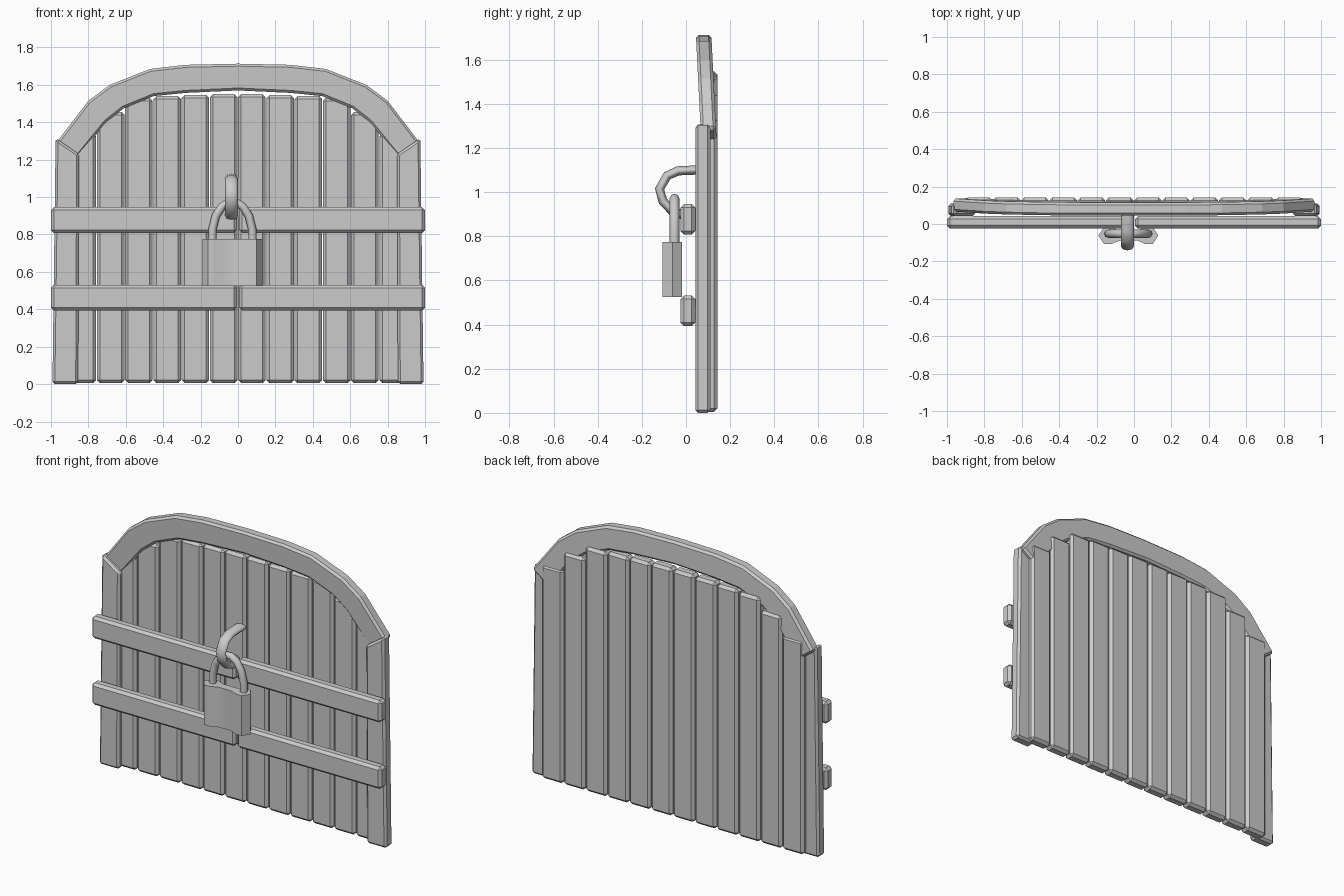
import bpy, bmesh
from mathutils import Vector

if "Cube" in bpy.data.objects:
    bpy.data.objects.remove(bpy.data.objects["Cube"])


def finish(name, bm, bevel=0.0, smooth=None):
    bmesh.ops.recalc_face_normals(bm, faces=bm.faces)
    me = bpy.data.meshes.new(name)
    bm.to_mesh(me)
    bm.free()
    ob = bpy.data.objects.new(name, me)
    bpy.context.collection.objects.link(ob)
    if bevel:
        m = ob.modifiers.new("chamfer", 'BEVEL')
        m.width = bevel
        m.segments = 1
        m.limit_method = 'ANGLE'
        m.angle_limit = 0.7
    if smooth:
        bpy.ops.object.select_all(action='DESELECT')
        ob.select_set(True)
        bpy.context.view_layer.objects.active = ob
        bpy.ops.object.shade_smooth_by_angle(angle=smooth)
    return ob


def prism(name, pts, y0, y1, bevel):
    """Extrude an x-z outline from y0 to y1."""
    bm = bmesh.new()
    f = bm.faces.new([bm.verts.new((x, y0, z)) for x, z in pts])
    r = bmesh.ops.extrude_face_region(bm, geom=[f])
    bmesh.ops.translate(bm, vec=(0, y1 - y0, 0),
                        verts=[g for g in r['geom'] if isinstance(g, bmesh.types.BMVert)])
    return finish(name, bm, bevel)


def box(name, x0, x1, y0, y1, z0, z1, bevel):
    return prism(name, [(x0, z0), (x1, z0), (x1, z1), (x0, z1)], y0, y1, bevel)


def tube(name, pts, radius):
    """Eight-sided rod along a path."""
    cu = bpy.data.curves.new(name, 'CURVE')
    cu.dimensions = '3D'
    cu.bevel_depth = radius
    cu.bevel_resolution = 2
    cu.use_fill_caps = True
    sp = cu.splines.new('POLY')
    sp.points.add(len(pts) - 1)
    for p, co in zip(sp.points, pts):
        p.co = (*co, 1)
    ob = bpy.data.objects.new(name, cu)
    bpy.context.collection.objects.link(ob)
    bpy.ops.object.select_all(action='DESELECT')
    ob.select_set(True)
    bpy.context.view_layer.objects.active = ob
    bpy.ops.object.convert(target='MESH')
    bpy.ops.object.shade_smooth_by_angle(angle=1.0)
    return bpy.context.view_layer.objects.active


# vertical planks with stepped tops
tops = [1.55, 1.545, 1.54, 1.53, 1.455, 1.34]
for i in range(12):
    k = i - 6 if i >= 6 else 5 - i
    x = -0.907 + 0.151 * i
    box(f"plank_{i + 1}", x + 0.002, x + 0.149, 0.072, 0.142, 0.005, tops[k], 0.016)

# side posts and split cross bars
for s, side in ((-1, "left"), (1, "right")):
    prism(f"{side}_post", [(s * 0.992, 0), (s * 0.855, 0), (s * 0.85, 1.23), (s * 0.975, 1.315)],
          0.042, 0.11, 0.013)
    for z, level in ((0.393, "lower"), (0.808, "upper")):
        box(f"{side}_{level}_bar", s * 0.006, s * 1.0, -0.025, 0.042, z, z + 0.138, 0.016)

# arched top, leaning forward at its crown
outer = [(0.972, 1.29), (0.80, 1.515), (0.685, 1.60), (0.47, 1.685), (0.28, 1.707)]
inner = [(0.86, 1.21), (0.705, 1.40), (0.61, 1.475), (0.45, 1.54), (0.28, 1.557)]


def full(half, crown):
    return [(-x, z) for x, z in half] + [(0, crown)] + half[::-1]


bm = bmesh.new()
rings = []
for (xo, zo), (xi, zi) in zip(full(outer, 1.713), full(inner, 1.57)):
    ring = []
    for x, z, back in ((xo, zo, 0), (xi, zi, 0), (xi, zi, 1), (xo, zo, 1)):
        y = 0.045 + 0.05 * (1.71 - z) + 0.07 * back
        ring.append(bm.verts.new((x, y, z)))
    rings.append(ring)
for a, b in zip(rings, rings[1:]):
    for j in range(4):
        n = (j + 1) % 4
        bm.faces.new((a[j], a[n], b[n], b[j]))
bm.faces.new(rings[0])
bm.faces.new(rings[-1])
finish("arched_top", bm, 0.013)

# padlock body with a shallow waisted profile
front = [(-0.16, 0.0), (-0.13, -0.045), (-0.09, -0.045), (-0.045, -0.025)]
front += [(-x, y) for x, y in front[::-1]]
profile = front + [(x, -y) for x, y in front[::-1][1:-1]]
bm = bmesh.new()
f = bm.faces.new([bm.verts.new((x - 0.03, y - 0.062, 0.525)) for x, y in profile])
r = bmesh.ops.extrude_face_region(bm, geom=[f])
bmesh.ops.translate(bm, vec=(0, 0, 0.25),
                    verts=[g for g in r['geom'] if isinstance(g, bmesh.types.BMVert)])
finish("padlock_body", bm, 0, 0.7)

# padlock shackle
leg = [(-0.108, 0.75), (-0.106, 0.83), (-0.088, 0.90), (-0.055, 0.95), (-0.02, 0.972)]
path = leg + [(-x, z) for x, z in leg[::-1]]
tube("padlock_shackle", [(x - 0.03, -0.052, z) for x, z in path], 0.022)

# curved staple holding the padlock
staple = [(0.08, 1.102), (-0.035, 1.097), (-0.085, 1.075), (-0.12, 1.015),
          (-0.105, 0.96), (-0.06, 0.912), (-0.005, 0.895)]
ob = tube("staple", [(0, y, z) for y, z in staple], 0.021)
ob.scale.x = 1.65
ob.location.x = -0.035
